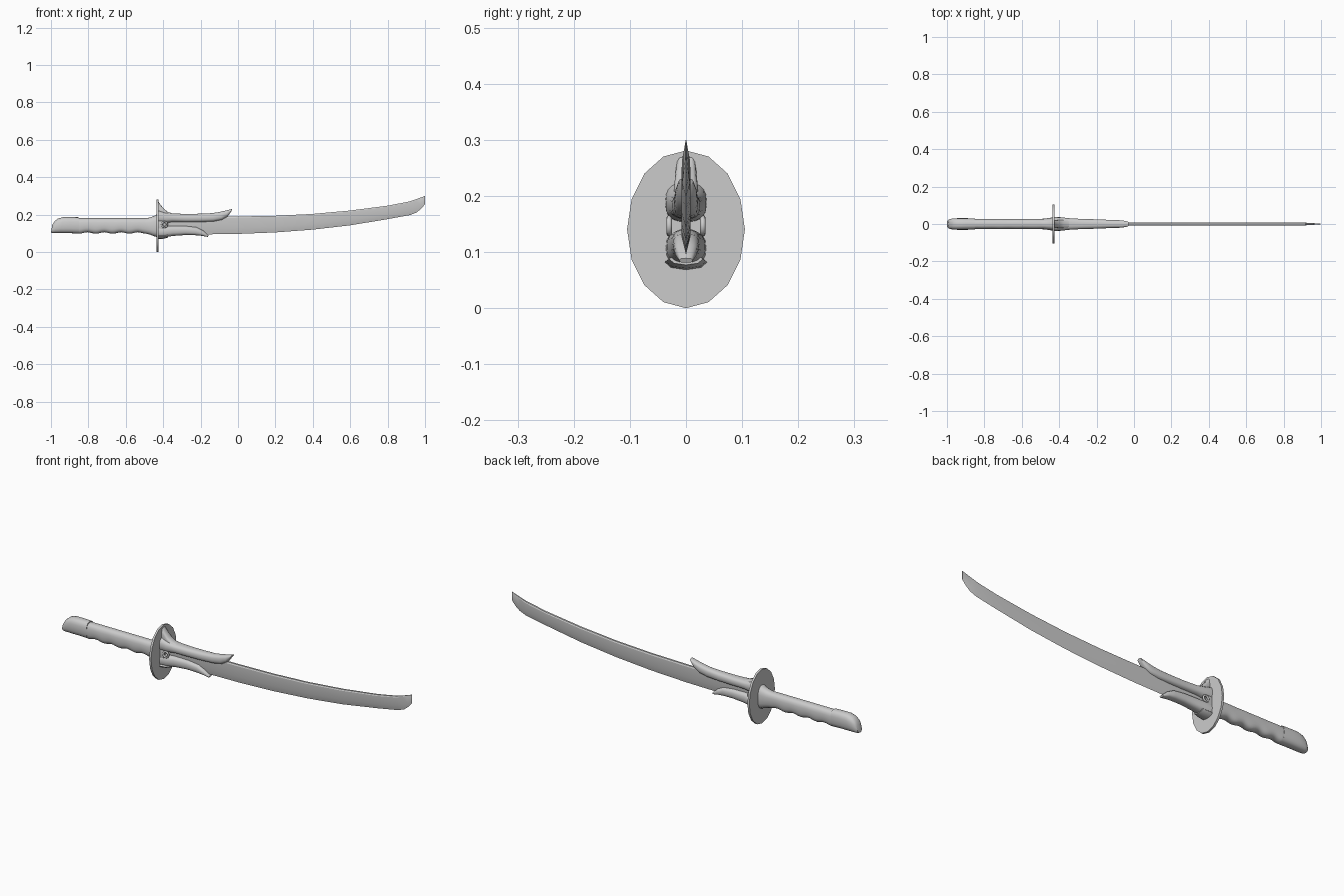
import bpy, bmesh, math


def finish(name, bm, angle=35):
    bmesh.ops.recalc_face_normals(bm, faces=bm.faces)
    mesh = bpy.data.meshes.new(name)
    bm.to_mesh(mesh)
    bm.free()
    ob = bpy.data.objects.new(name, mesh)
    bpy.context.collection.objects.link(ob)
    bpy.ops.object.select_all(action='DESELECT')
    ob.select_set(True)
    bpy.context.view_layer.objects.active = ob
    bpy.ops.object.shade_smooth_by_angle(angle=math.radians(angle))
    return ob


def rounded(n=20, power=2.6):
    """Superellipse section: (width -1..1, height 0..1)."""
    pts = []
    for i in range(n):
        a = 2 * math.pi * i / n
        c, s = math.cos(a), math.sin(a)
        u = math.copysign(abs(c) ** (2 / power), c)
        v = math.copysign(abs(s) ** (2 / power), s)
        pts.append((u, 0.5 + v / 2))
    return pts


def loft(name, stations, section, angle=35):
    """Stations are (x_low, z_low, x_high, z_high, half_width)."""
    bm = bmesh.new()
    rings = [[bm.verts.new((xl + (xh - xl) * v, u * w, zl + (zh - zl) * v))
              for u, v in section] for xl, zl, xh, zh, w in stations]
    n = len(section)
    for a, b in zip(rings, rings[1:]):
        for i in range(n):
            bm.faces.new((a[i], a[(i + 1) % n], b[(i + 1) % n], b[i]))
    bm.faces.new(rings[0])
    bm.faces.new(rings[-1])
    return finish(name, bm, angle)


# Blade: flat spine, tapering to a sharp lower edge, slanted upswept tip
blade_section = [(0, 0), (1, 0.35), (1, 0.93), (0.6, 1), (-0.6, 1), (-1, 0.93), (-1, 0.35)]
loft("blade", [
    (-0.43, 0.095, -0.43, 0.188, 0.008),
    (-0.15, 0.095, -0.10, 0.189, 0.008),
    (0.00, 0.097, 0.00, 0.190, 0.008),
    (0.20, 0.105, 0.20, 0.194, 0.008),
    (0.40, 0.120, 0.40, 0.204, 0.008),
    (0.60, 0.143, 0.60, 0.222, 0.008),
    (0.80, 0.176, 0.80, 0.248, 0.008),
    (0.92, 0.198, 0.91, 0.269, 0.007),
    (0.955, 0.212, 0.945, 0.280, 0.005),
    (0.98, 0.232, 0.97, 0.289, 0.003),
    (1.00, 0.256, 1.00, 0.300, 0.001),
], blade_section, 20)

# Grip with finger grooves along the underside
grip = [(-0.87, 0.104, -0.87, 0.179, 0.027)]
for i in range(33):
    x = -0.85 + 0.36 * i / 32
    z = 0.102 - 0.004 * math.cos((x + 0.85) / 0.09 * 2 * math.pi)
    grip.append((x, z, x, 0.181, 0.028))
grip += [(-0.47, 0.093, -0.475, 0.184, 0.029),
         (-0.45, 0.085, -0.45, 0.192, 0.033),
         (-0.43, 0.080, -0.43, 0.204, 0.036)]
loft("grip", grip, rounded())

# Pommel cap with a slanted rounded end
loft("pommel", [
    (-1.00, 0.104, -0.993, 0.145, 0.018),
    (-0.995, 0.102, -0.98, 0.165, 0.025),
    (-0.98, 0.101, -0.963, 0.179, 0.029),
    (-0.95, 0.101, -0.935, 0.187, 0.031),
    (-0.90, 0.101, -0.90, 0.187, 0.031),
    (-0.85, 0.099, -0.85, 0.186, 0.030),
], rounded())

# Guard: thin sixteen-sided oval plate
oval = [(math.cos(i * math.pi / 8), 0.5 + 0.5 * math.sin(i * math.pi / 8)) for i in range(16)]
loft("guard", [(x, 0, x, 0.281, 0.105) for x in (-0.437, -0.426)], oval)

# Hub joining the two blade clasps
loft("clasp_hub", [(x, 0.09, x, 0.20, 0.033) for x in (-0.43, -0.405)], rounded())

# Upper clasp running along the spine and curling up to a point
loft("upper_clasp", [
    (-0.43, 0.152, -0.43, 0.225, 0.037),
    (-0.39, 0.155, -0.39, 0.213, 0.036),
    (-0.35, 0.160, -0.35, 0.206, 0.031),
    (-0.28, 0.159, -0.28, 0.204, 0.027),
    (-0.20, 0.160, -0.20, 0.205, 0.025),
    (-0.13, 0.163, -0.14, 0.208, 0.022),
    (-0.085, 0.172, -0.10, 0.214, 0.021),
    (-0.055, 0.190, -0.065, 0.222, 0.019),
    (-0.035, 0.219, -0.03, 0.231, 0.013),
], rounded())

# Fin sweeping from the upper clasp up to the guard rim
loft("clasp_fin", [
    (-0.43, 0.16, -0.43, 0.276, 0.018),
    (-0.415, 0.16, -0.415, 0.254, 0.020),
    (-0.395, 0.16, -0.395, 0.230, 0.022),
    (-0.375, 0.16, -0.375, 0.214, 0.022),
    (-0.34, 0.165, -0.34, 0.204, 0.020),
], rounded(16, 4))

# Lower clasp wrapping the cutting edge and ending in a downward point
loft("lower_clasp", [
    (-0.43, 0.075, -0.43, 0.139, 0.036),
    (-0.39, 0.079, -0.39, 0.139, 0.034),
    (-0.35, 0.086, -0.35, 0.141, 0.028),
    (-0.28, 0.091, -0.28, 0.140, 0.025),
    (-0.23, 0.090, -0.22, 0.133, 0.023),
    (-0.195, 0.087, -0.185, 0.114, 0.020),
    (-0.162, 0.081, -0.158, 0.089, 0.012),
], rounded())

# Flared foot under the lower clasp
loft("clasp_foot", [
    (-0.43, 0.068, -0.43, 0.096, 0.038),
    (-0.40, 0.071, -0.40, 0.096, 0.036),
    (-0.375, 0.077, -0.375, 0.098, 0.030),
], rounded(8, 2))

# Small round rim at the end of the slot, on both sides
for side, y in (("front", -0.030), ("back", 0.030)):
    bpy.ops.mesh.primitive_torus_add(location=(-0.393, y, 0.147), rotation=(math.pi / 2, 0, 0),
                                     major_radius=0.014, minor_radius=0.005,
                                     major_segments=20, minor_segments=8)
    bpy.context.object.name = "slot_rim_" + side
    bpy.ops.object.shade_smooth()
